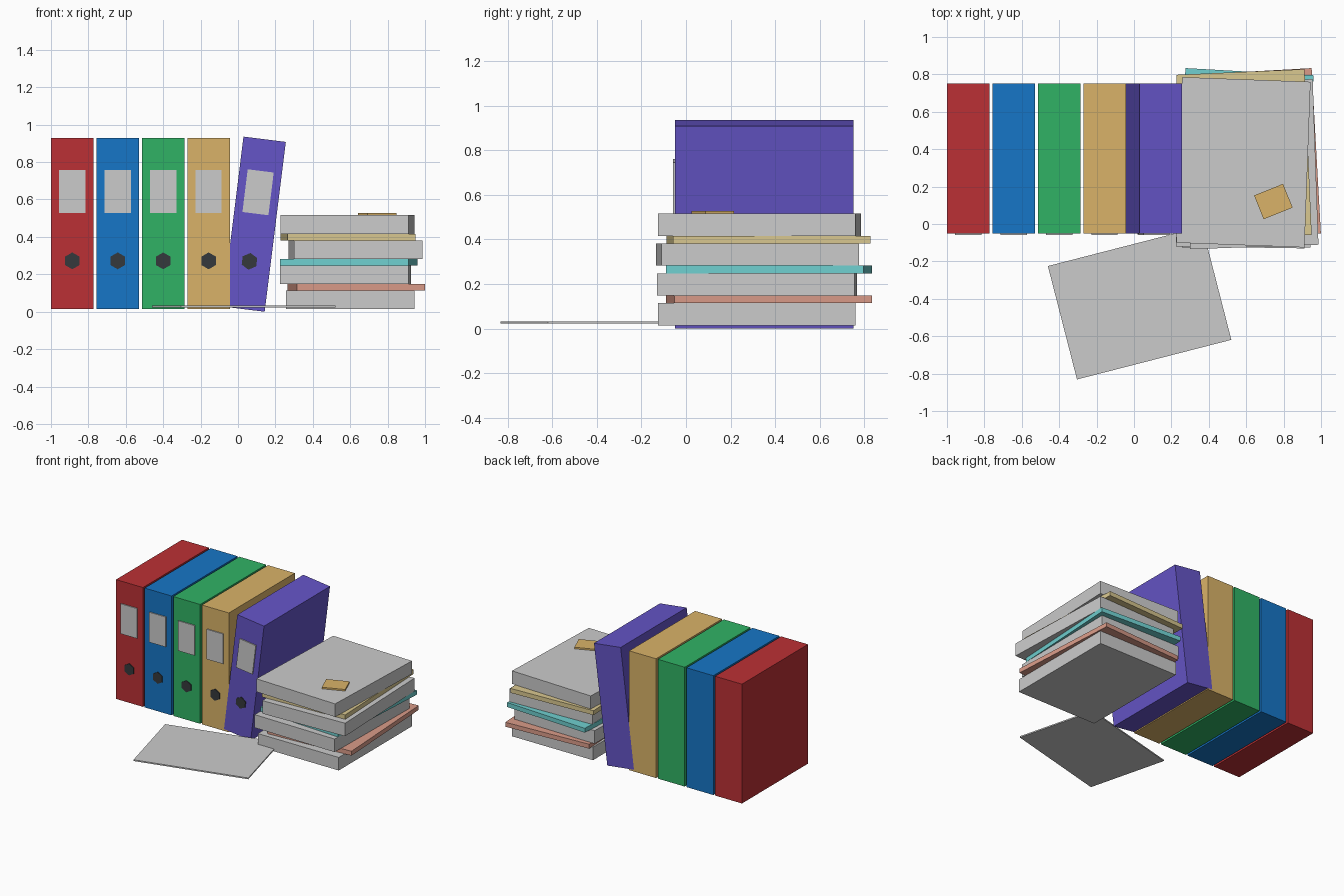
import bpy, math
from mathutils import Matrix

if "Cube" in bpy.data.objects:
    bpy.data.objects.remove(bpy.data.objects["Cube"])


def material(name, rgb):
    m = bpy.data.materials.new(name)
    m.diffuse_color = (*rgb, 1)
    m.use_nodes = True
    m.node_tree.nodes["Principled BSDF"].inputs["Base Color"].default_value = m.diffuse_color
    return m


def box(name, loc, size, rot=(0, 0, 0), mat=None):
    bpy.ops.mesh.primitive_cube_add(size=1, location=loc, rotation=rot)
    ob = bpy.context.object
    ob.name = name
    ob.data.transform(Matrix.Diagonal((*size, 1)))
    if mat:
        ob.data.materials.append(mat)
    return ob


RED = material("red", (0.50, 0.03, 0.035))
BLUE = material("blue", (0.008, 0.18, 0.57))
GREEN = material("green", (0.03, 0.45, 0.13))
TAN = material("tan", (0.70, 0.45, 0.14))
PURPLE = material("purple", (0.13, 0.09, 0.57))
DARK = material("dark", (0.035, 0.04, 0.045))
SALMON = material("salmon", (0.70, 0.33, 0.25))
TEAL = material("teal", (0.16, 0.63, 0.63))
STRAW = material("straw", (0.70, 0.58, 0.28))

W, D, H = 0.228, 0.80, 0.915      # binder size
Y_MID, FRONT = 0.35, -0.05


def binder(name, x, z, tilt, mat):
    """Binder with a spine label and a six-sided finger hole, leaning by tilt."""
    def along(d):
        return x + d * math.sin(tilt), z + d * math.cos(tilt)
    box(name + "_binder", (x, Y_MID, z), (W, D, H), (0, tilt, 0), mat)
    lx, lz = along(0.172)
    box(name + "_spine_label", (lx, FRONT - 0.003, lz), (0.14, 0.01, 0.23), (0, tilt, 0))
    hx, hz = along(-0.2)
    bpy.ops.mesh.primitive_cylinder_add(vertices=6, radius=0.045, depth=0.01,
                                        location=(hx, FRONT - 0.001, hz),
                                        rotation=(math.pi / 2, tilt, 0))
    hole = bpy.context.object
    hole.name = name + "_finger_hole"
    hole.data.materials.append(DARK)


# Row of upright binders plus the leaning one
for i, (name, mat) in enumerate([("red", RED), ("blue", BLUE), ("green", GREEN), ("tan", TAN)]):
    binder(name, -0.886 + 0.243 * i, 0.472, 0, mat)
binder("purple", 0.086, 0.468, math.radians(7.1), PURPLE)

# Stack of paper reams separated by thin coloured folders
stack = [
    ("paper_ream_1", 0.600, 0.317, 0.0, None),
    ("salmon_folder", 0.632, 0.372, 3.2, SALMON),
    ("paper_ream_2", 0.575, 0.318, -0.9, None),
    ("teal_folder", 0.593, 0.372, -3.2, TEAL),
    ("paper_ream_3", 0.628, 0.320, 2.0, None),
    ("straw_folder", 0.588, 0.370, 2.5, STRAW),
    ("paper_ream_4", 0.585, 0.330, -2.1, None),
]
z = 0.014
for name, x, y, deg, mat in stack:
    h = 0.034 if mat else 0.1
    box(name, (x, y, z + h / 2), (0.686, 0.886, h), (0, 0, math.radians(deg)), mat)
    z += h

# Sticky note pad on top and the loose sheet in front
box("sticky_note_pad", (0.745, 0.12, z + 0.006), (0.167, 0.137, 0.012),
    (0, 0, math.radians(22)), TAN)
box("loose_sheet", (0.03, -0.422, 0.027), (0.852, 0.626, 0.01), (0, 0, math.radians(14.4)))
